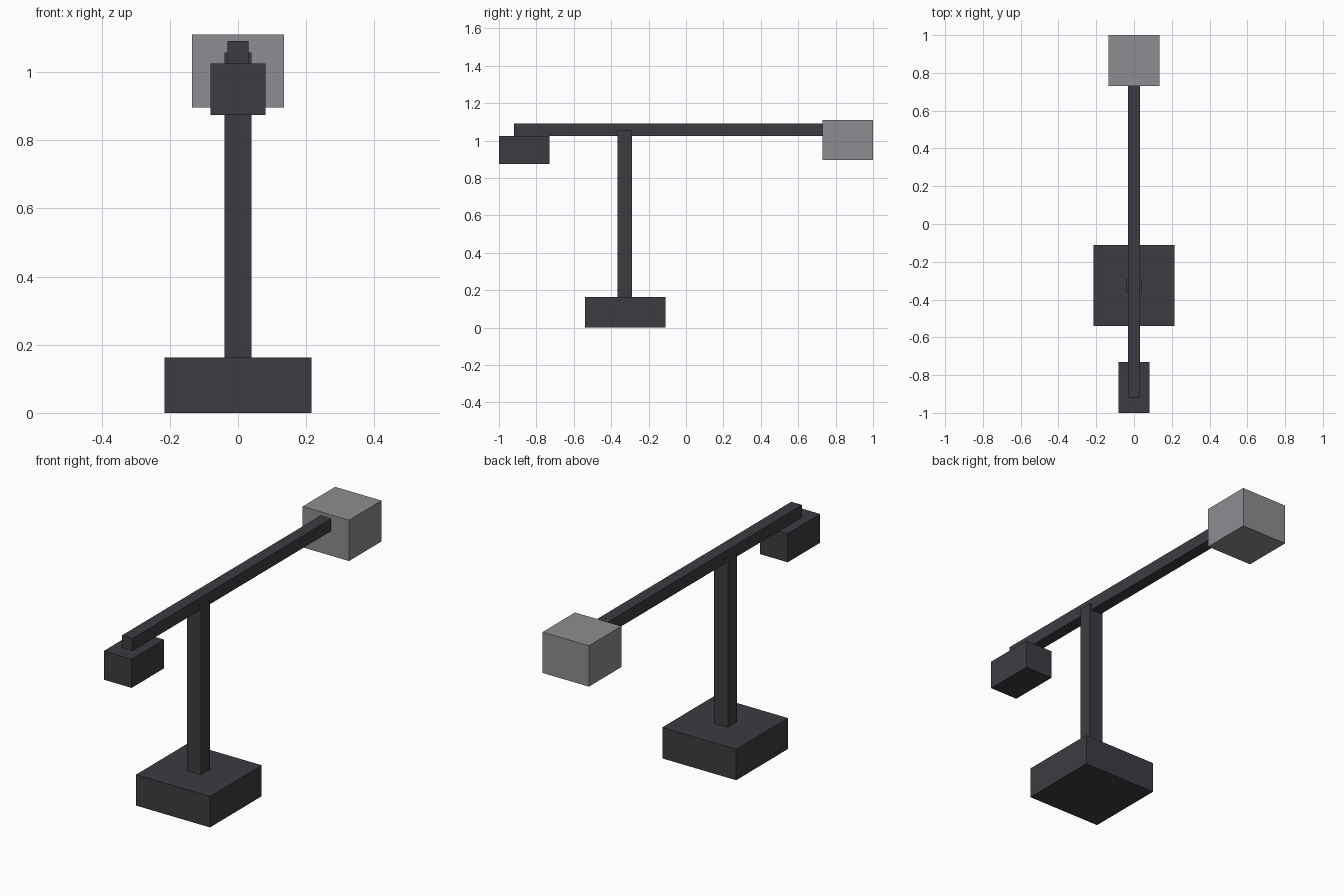
import bpy
import bmesh
from mathutils import Matrix, Vector

default = bpy.data.objects.get("Cube")
if default:
    bpy.data.objects.remove(default, do_unlink=True)


def make_material(name, colour):
    mat = bpy.data.materials.new(name)
    mat.use_nodes = True
    mat.diffuse_color = (*colour, 1)
    shader = next(n for n in mat.node_tree.nodes if n.type == "BSDF_PRINCIPLED")
    shader.inputs["Base Color"].default_value = (*colour, 1)
    return mat


def make_box(name, half_width, y_range, z_range, mat):
    """Flat-sided block, symmetric across x = 0."""
    (y0, y1), (z0, z1) = y_range, z_range
    size = Vector((2 * half_width, y1 - y0, z1 - z0))
    centre = Vector((0, (y0 + y1) / 2, (z0 + z1) / 2))
    bm = bmesh.new()
    bmesh.ops.create_cube(bm, size=1)
    bmesh.ops.transform(bm, matrix=Matrix.Diagonal(size).to_4x4(), verts=bm.verts)
    mesh = bpy.data.meshes.new(name)
    bm.to_mesh(mesh)
    bm.free()
    mesh.materials.append(mat)
    obj = bpy.data.objects.new(name, mesh)
    obj.location = centre
    bpy.context.collection.objects.link(obj)
    return obj


charcoal = make_material("charcoal", (0.047, 0.044, 0.053))
grey = make_material("mid grey", (0.27, 0.27, 0.287))

# Base and upright
make_box("base", 0.215, (-0.54, -0.11), (0, 0.163), charcoal)
make_box("post", 0.04, (-0.365, -0.29), (0.163, 1.057), charcoal)

# Long beam with a hanging block at the front and a large block at the back
make_box("beam", 0.031, (-0.92, 0.74), (1.025, 1.09), charcoal)
make_box("front_block", 0.081, (-1, -0.73), (0.874, 1.025), charcoal)
make_box("rear_counterweight", 0.135, (0.73, 1), (0.895, 1.11), grey)
